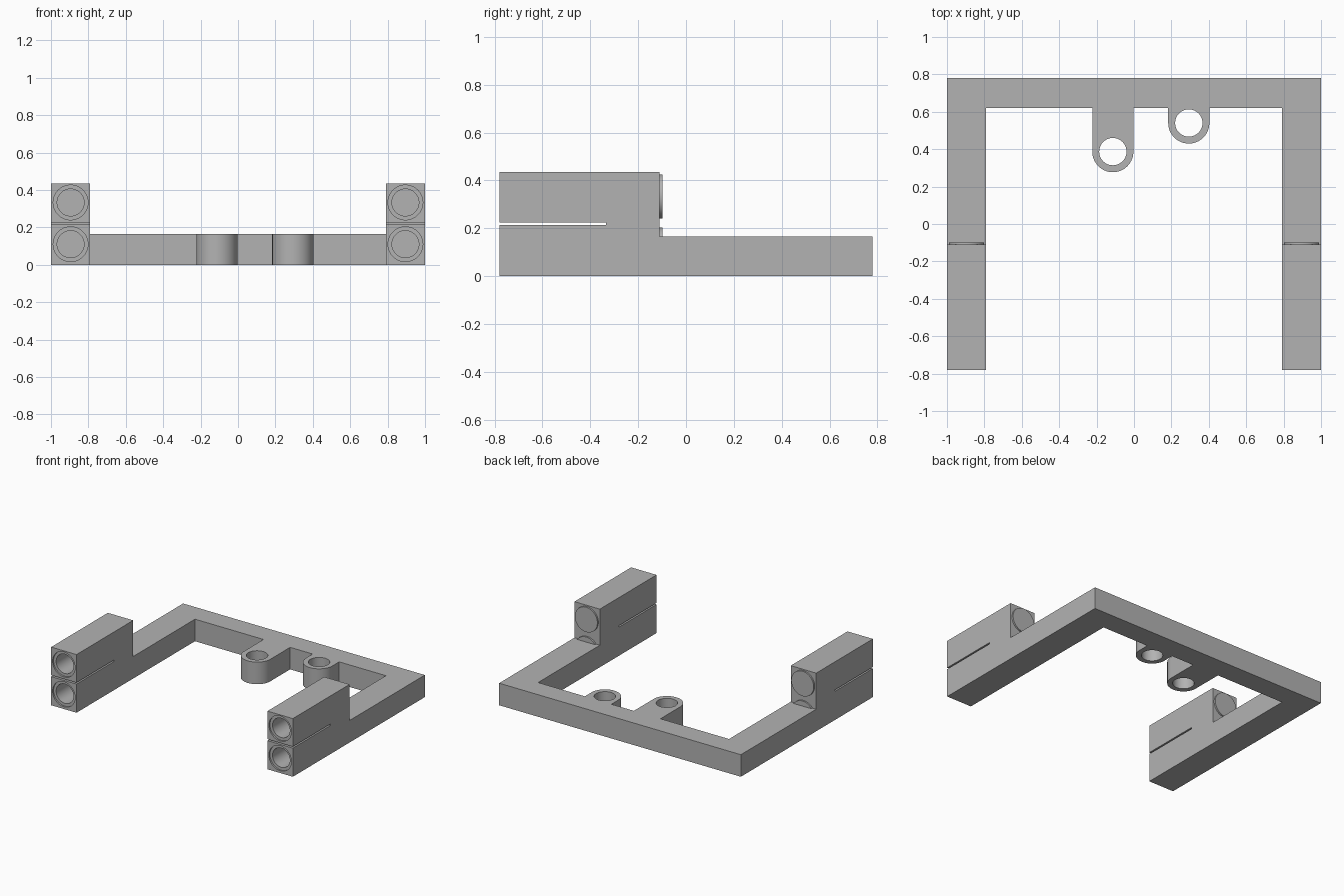
import bpy, math
from math import cos, sin, pi
from mathutils import Matrix

if "Cube" in bpy.data.objects:
    bpy.data.objects.remove(bpy.data.objects["Cube"], do_unlink=True)

grey = bpy.data.materials.new("plain grey")
grey.use_nodes = True
grey.diffuse_color = (0.45, 0.45, 0.45, 1)
grey.node_tree.nodes["Principled BSDF"].inputs["Base Color"].default_value = grey.diffuse_color

BASE_H, BLOCK_H = 0.165, 0.435
FRONT, BACK, BLOCK_BACK = -0.78, 0.78, -0.11
INNER_X, INNER_Y = 0.79, 0.62
BORE_X, BORE_Z = 0.895, (0.11, 0.333)
LUGS = ((-0.113, 0.387), (0.293, 0.54))
LUG_R, LUG_HOLE_R = 0.11, 0.073


def prism(name, outline, height):
    """Extrude a counter-clockwise plan outline upwards from z = 0."""
    n = len(outline)
    verts = [(x, y, z) for z in (0, height) for x, y in outline]
    faces = [tuple(reversed(range(n))), tuple(range(n, 2 * n))]
    faces += [(i, (i + 1) % n, n + (i + 1) % n, n + i) for i in range(n)]
    mesh = bpy.data.meshes.new(name)
    mesh.from_pydata(verts, [], faces)
    obj = bpy.data.objects.new(name, mesh)
    bpy.context.collection.objects.link(obj)
    mesh.materials.append(grey)
    return obj


def box(name, x0, x1, y0, y1, z0, z1):
    obj = prism(name, [(x0, y0), (x1, y0), (x1, y1), (x0, y1)], z1 - z0)
    obj.data.transform(Matrix.Translation((0, 0, z0)))
    return obj


def rod(name, radius, start, length, along_y=True):
    circle = [(radius * cos(i * pi / 32), radius * sin(i * pi / 32)) for i in range(64)]
    obj = prism(name, circle, length)
    turn = Matrix.Rotation(-pi / 2, 4, "X") if along_y else Matrix()
    obj.data.transform(Matrix.Translation(start) @ turn)
    return obj


def smooth(obj):
    bpy.ops.object.select_all(action="DESELECT")
    obj.select_set(True)
    bpy.context.view_layer.objects.active = obj
    bpy.ops.object.shade_smooth_by_angle(angle=math.radians(30))


def cut(obj, cutter):
    cutter.hide_render = True
    mod = obj.modifiers.new("cut", "BOOLEAN")
    mod.operation, mod.solver, mod.object = "DIFFERENCE", "EXACT", cutter
    bpy.context.view_layer.objects.active = obj
    bpy.ops.object.modifier_apply(modifier=mod.name)
    bpy.data.objects.remove(cutter, do_unlink=True)


# U-shaped frame with two rounded lugs on the inside of the back bar
outline = [(-1, BACK), (-1, FRONT), (-INNER_X, FRONT), (-INNER_X, INNER_Y)]
for x, y in LUGS:
    outline.append((x - LUG_R, INNER_Y))
    outline += [(x + LUG_R * cos(pi + i * pi / 32), y + LUG_R * sin(pi + i * pi / 32))
                for i in range(33)]
    outline.append((x + LUG_R, INNER_Y))
outline += [(INNER_X, INNER_Y), (INNER_X, FRONT), (1, FRONT), (1, BACK)]
frame = prism("frame", outline, BLOCK_H)

# Lower the frame behind the tall blocks, then open the clamping slots
cut(frame, box("clearance", -2, 2, BLOCK_BACK, 1, BASE_H, 1))
cut(frame, box("slot", -2, 2, -1, -0.335, 0.214, 0.225))

# Vertical holes in the lugs
for x, y in LUGS:
    cut(frame, rod("lug_hole", LUG_HOLE_R, (x, y, -0.1), 0.5, along_y=False))

# Stepped sockets in the front, with the sleeve ends showing at the back
for side, sx in (("left", 1), ("right", -1)):
    for level, z in zip(("lower", "upper"), BORE_Z):
        x = sx * BORE_X
        cut(frame, rod("recess", 0.093, (x, FRONT - 0.1, z), 0.112))
        cut(frame, rod("bore", 0.072, (x, FRONT - 0.1, z), 0.1 + 0.6))
        smooth(rod(f"{side}_{level}_sleeve_end", 0.093, (x, BLOCK_BACK - 0.02, z), 0.032))
smooth(frame)
